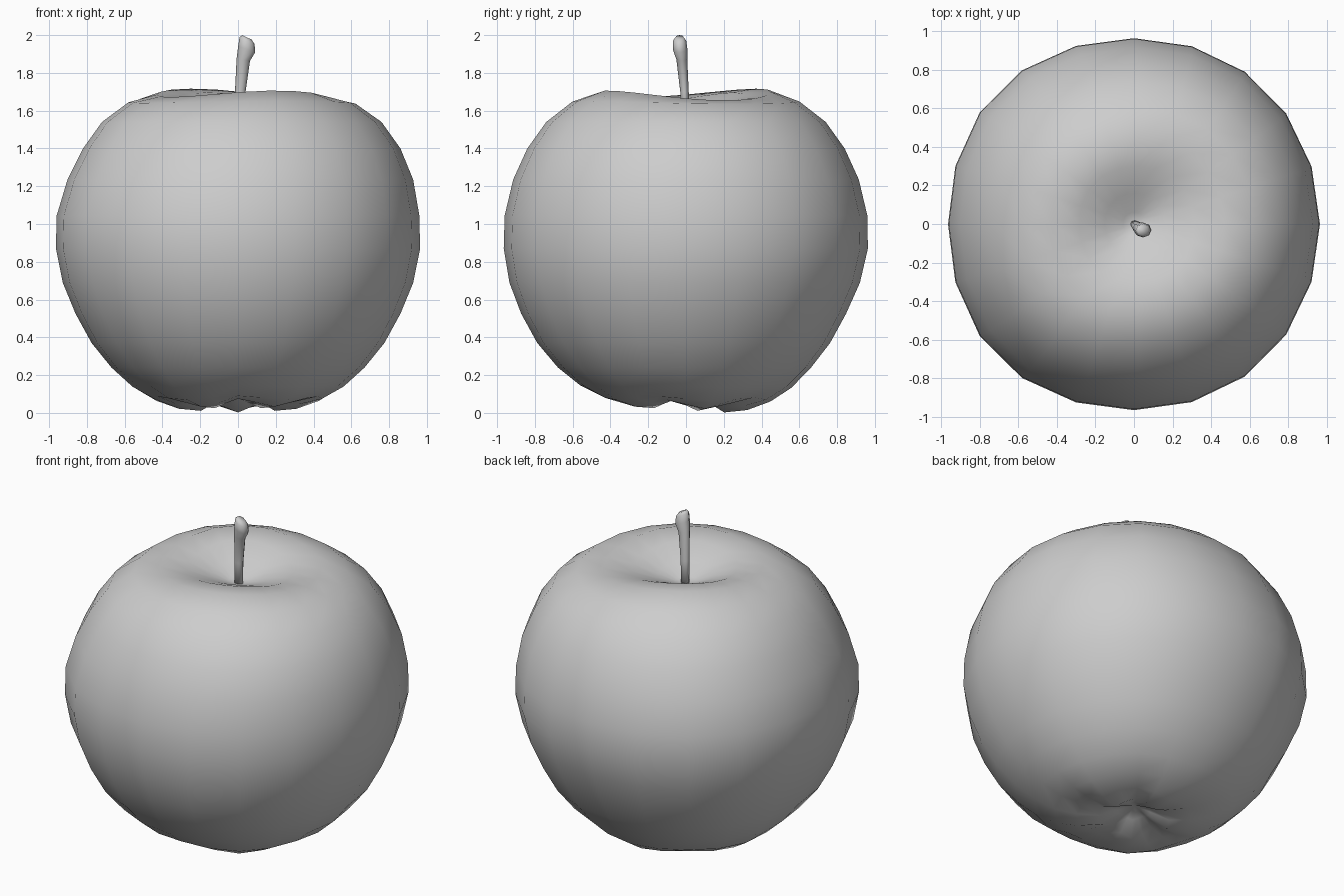
import bpy, bmesh, math
from math import sin, cos, pi, radians

if "Cube" in bpy.data.objects:
    bpy.data.objects.remove(bpy.data.objects["Cube"], do_unlink=True)

grey = bpy.data.materials.new("plain grey")
grey.use_nodes = True
grey.diffuse_color = (0.61, 0.61, 0.61, 1)
grey.node_tree.nodes["Principled BSDF"].inputs["Base Color"].default_value = (0.61, 0.61, 0.61, 1)


def loft(name, rings, bottom=None, top=None):
    """Skin a stack of closed rings; a pole point closes an end as a fan, otherwise a flat cap."""
    bm = bmesh.new()
    loops = [[bm.verts.new(p) for p in ring] for ring in rings]
    n = len(loops[0])
    for a, b in zip(loops, loops[1:]):
        for i in range(n):
            j = (i + 1) % n
            bm.faces.new((a[i], a[j], b[j], b[i]))
    for loop, pole in ((loops[0], bottom), (loops[-1], top)):
        if pole:
            v = bm.verts.new(pole)
            for i in range(n):
                bm.faces.new((loop[i], loop[(i + 1) % n], v))
        else:
            bm.faces.new(loop)
    bmesh.ops.recalc_face_normals(bm, faces=bm.faces)
    mesh = bpy.data.meshes.new(name)
    bm.to_mesh(mesh)
    bm.free()
    mesh.materials.append(grey)
    for p in mesh.polygons:
        p.use_smooth = True
    obj = bpy.data.objects.new(name, mesh)
    bpy.context.collection.objects.link(obj)
    return obj


# Fruit body: radius, height, five-lobe strength at the base, rim unevenness at the top
PROFILE = [
    (0.09, 0.085, 0.008, 0), (0.20, 0.040, 0.025, 0), (0.32, 0.045, 0.020, 0),
    (0.445, 0.075, 0.010, 0), (0.56, 0.14, 0.005, 0), (0.67, 0.24, 0, 0),
    (0.775, 0.37, 0, 0), (0.86, 0.525, 0, 0), (0.928, 0.69, 0, 0),
    (0.964, 0.87, 0, 0), (0.960, 1.045, 0, 0), (0.915, 1.235, 0, 0),
    (0.84, 1.40, 0, 0), (0.74, 1.54, 0, 0), (0.60, 1.645, 0, 0.3),
    (0.45, 1.687, 0, 1), (0.30, 1.667, 0, 1), (0.16, 1.615, 0, 0.6), (0.06, 1.575, 0, 0.2)]
SEGMENTS = 20
body_rings = []
for r, z, lobe, rim in PROFILE:
    ring = []
    for i in range(SEGMENTS):
        a = 2 * pi * i / SEGMENTS
        wave = cos(5 * (a - pi / 2))
        uneven = 0.024 * cos(2 * a - radians(240)) - 0.010 * cos(a)
        h = z - lobe * (wave + 0.5 * sin(a)) + rim * uneven
        # Slightly squarish outline, fuller on the -x side
        bulge = 0.01 * (1 - cos(4 * a)) * (1 - 0.45 * cos(a))
        rr = r * (1 + 0.8 * lobe * wave + bulge)
        shift_x = 0.02 * max(0.0, min(1.0, (z - 1.05) / 0.3)) * min(1, r / 0.4)
        shift_y = -0.015 * max(0.0, 1 - abs(z - 0.45) / 0.45)
        ring.append((rr * cos(a) + shift_x, rr * sin(a) + shift_y, h))
    body_rings.append(ring)
loft("fruit_body", body_rings, bottom=(0, 0, 0.12), top=(0.005, 0, 1.56))

# Stem: centre x, y, z, radius and lean of each ring towards +x
STEM = [(0.005, 0.0, 1.52, 0.026, 0), (0.012, -0.008, 1.70, 0.028, 3),
        (0.028, -0.022, 1.87, 0.036, 10), (0.046, -0.031, 1.925, 0.048, 20),
        (0.048, -0.034, 1.970, 0.044, 25), (0.047, -0.034, 1.988, 0.028, 25)]
stem_rings = []
for x, y, z, r, lean in STEM:
    t = radians(lean)
    stem_rings.append([(x + r * cos(a) * cos(t), y + 0.8 * r * sin(a), z - r * cos(a) * sin(t))
                       for a in (2 * pi * k / 8 for k in range(8))])
loft("stem", stem_rings)
